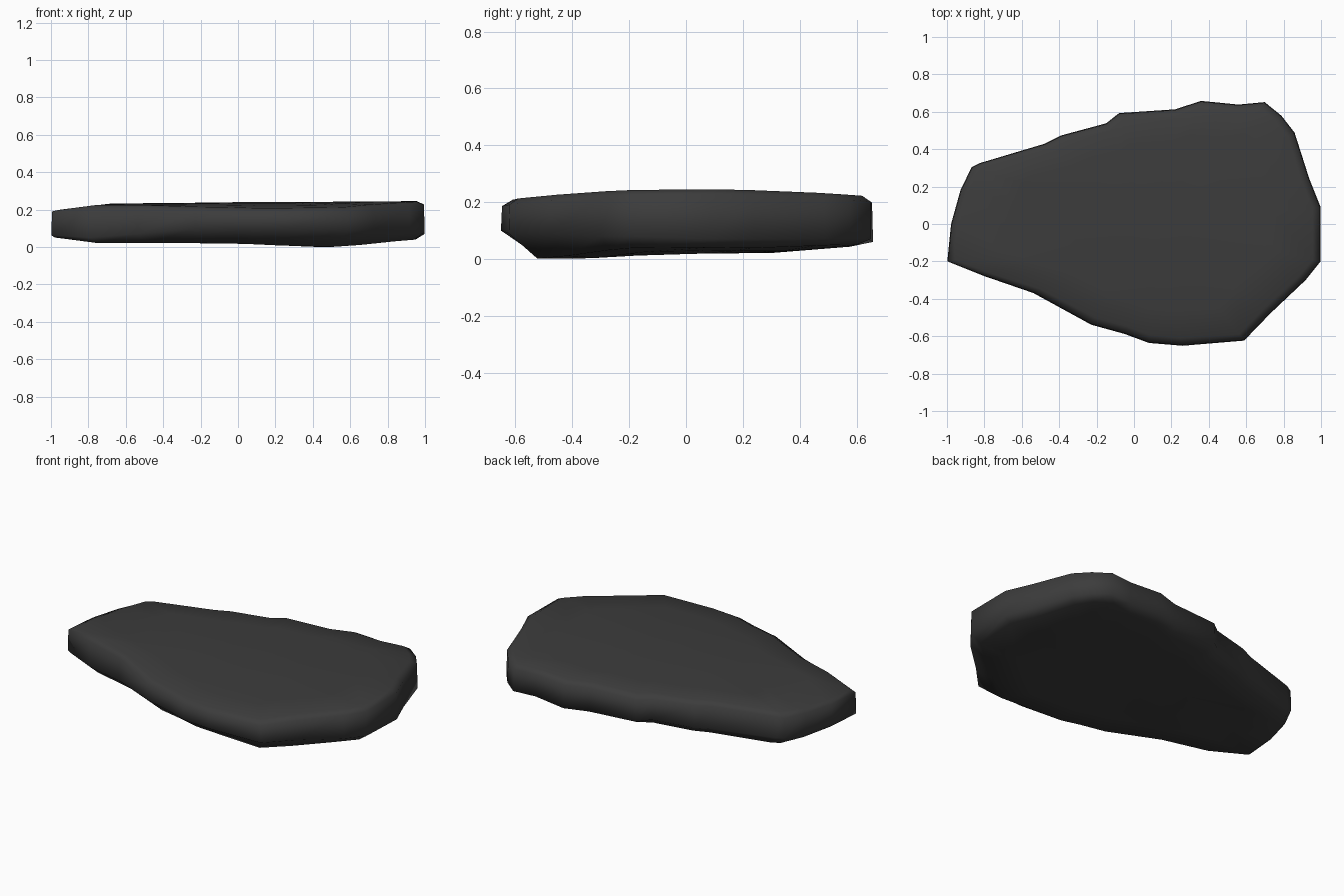
import bpy, bmesh, math
from mathutils import Vector

if "Cube" in bpy.data.objects:
    bpy.data.objects.remove(bpy.data.objects["Cube"])

# Slab outline, counter-clockwise: x, y, lower rim z, underside inset
OUTLINE = [
    (-1.0, -.20, .06, .02), (-.80, -.28, .05, .05), (-.54, -.37, .07, .07),
    (-.23, -.54, .10, .09), (-.05, -.59, .10, .10), (.08, -.638, .10, .12),
    (.26, -.653, .10, .14), (.59, -.625, .09, .13), (.73, -.48, .09, .10),
    (.92, -.30, .08, .08), (1.0, -.20, .08, .06), (1.0, .09, .07, .05),
    (.94, .24, .07, .05), (.86, .49, .07, .06), (.79, .58, .07, .06),
    (.70, .653, .07, .07), (.56, .64, .07, .08), (.36, .66, .06, .09),
    (.22, .615, .06, .08), (-.08, .595, .07, .07), (-.15, .54, .08, .06),
    (-.39, .475, .07, .05), (-.48, .43, .07, .05), (-.83, .325, .07, .04),
    (-.87, .305, .07, .03), (-.93, .18, .06, .02), (-.98, 0, .06, .02)]
MID = Vector((.1, 0))


def top_z(x, y):
    crown = .238 + .008 * x - .055 * y * y - (.03 * y * y if y < 0 else 0)
    return min(crown, .193 + .13 * (x + 1))


def bottom_z(x, y):
    dip = math.exp(-((x - .46) ** 2 + (y + .46) ** 2) / .12)
    rise = max(0, -x - .75) * .13 + max(0, x - .55) * .05 + max(0, y - .3) * .08
    return max(0, .021 - .021 * dip + rise)


def inward(p, d):
    return p + (MID - p).normalized() * d


bm = bmesh.new()
rings = [[] for _ in range(8)]
for x, y, low, inset in OUTLINE:
    p = Vector((x, y))
    under, crown = inward(p, inset), inward(p, .045)
    levels = []
    for f in (.4, .75, 1):                       # underside
        q = MID.lerp(under, f)
        levels.append((q, bottom_z(*q)))
    levels.append((inward(p, .002), max(low, bottom_z(x, y) + .01)))   # lower rim
    levels.append((inward(p, .006), top_z(x, y) - .018 if x > -.85 else .19))  # upper rim
    for f in (1, .75, .4):                       # top face
        q = MID.lerp(crown, f)
        levels.append((q, top_z(*q)))
    for ring, (q, z) in zip(rings, levels):
        ring.append(bm.verts.new((q.x, q.y, z)))

# Skin the rings and close both faces
n = len(OUTLINE)
for a, b in zip(rings, rings[1:]):
    for i in range(n):
        j = (i + 1) % n
        bm.faces.new((a[i], a[j], b[j], b[i]))
for ring, z in ((rings[0], .018), (rings[-1], .241)):
    c = bm.verts.new((MID.x, MID.y, z))
    for i in range(n):
        bm.faces.new((ring[i], ring[(i + 1) % n], c))
bmesh.ops.recalc_face_normals(bm, faces=bm.faces[:])
for f in bm.faces:
    f.smooth = True

mesh = bpy.data.meshes.new("stone_slab")
bm.to_mesh(mesh)
bm.free()
slab = bpy.data.objects.new("stone_slab", mesh)
bpy.context.collection.objects.link(slab)

# Dark stone colour
mat = bpy.data.materials.new("dark_stone")
mat.diffuse_color = (.045, .045, .045, 1)
mat.use_nodes = True
mat.node_tree.nodes["Principled BSDF"].inputs["Base Color"].default_value = mat.diffuse_color
mesh.materials.append(mat)
